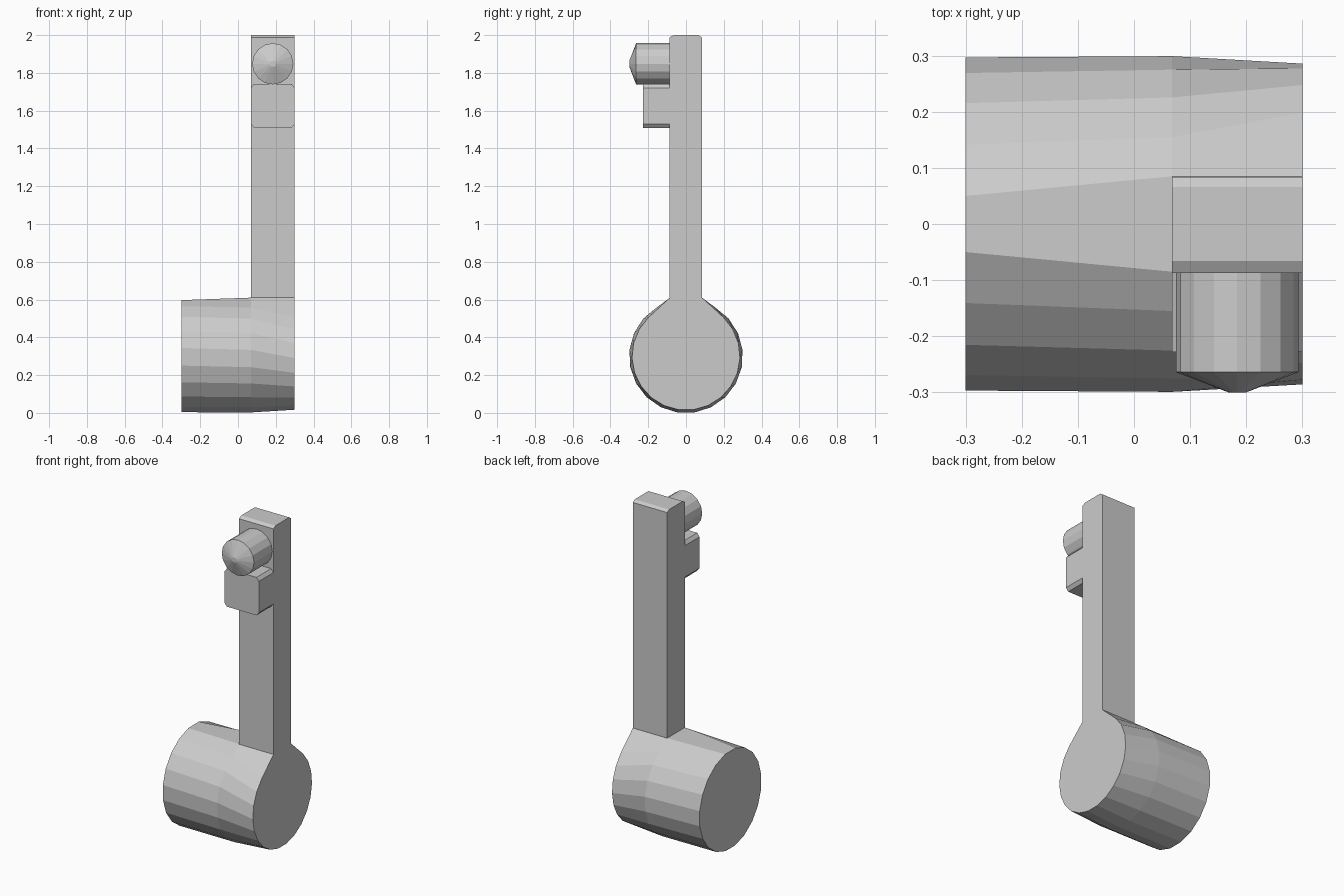
import bpy
from math import sin, cos, radians, tau

if "Cube" in bpy.data.objects:
    bpy.data.objects.remove(bpy.data.objects["Cube"])


def loft(name, rings):
    """Skin equal-length rings of points and cap both ends."""
    n = len(rings[0])
    verts = [p for ring in rings for p in ring]
    faces = [(r * n + i, r * n + (i + 1) % n, (r + 1) * n + (i + 1) % n, (r + 1) * n + i)
             for r in range(len(rings) - 1) for i in range(n)]
    faces += [tuple(reversed(range(n))), tuple(range(len(verts) - n, len(verts)))]
    mesh = bpy.data.meshes.new(name)
    mesh.from_pydata(verts, [], faces)
    obj = bpy.data.objects.new(name, mesh)
    bpy.context.collection.objects.link(obj)
    # Consistent outward normals
    import bmesh
    bm = bmesh.new()
    bm.from_mesh(mesh)
    bmesh.ops.recalc_face_normals(bm, faces=bm.faces)
    bm.to_mesh(mesh)
    bm.free()
    return obj


def drum_ring(x, radius, start, top_y, top_z, count=18):
    """Circle whose top two points can be pulled up to meet the bar."""
    pts = [(x, -top_y, top_z), (x, top_y, top_z)]
    for k in range(count):
        a = radians(start + (360 - 2 * start) * k / (count - 1))
        pts.append((x, radius * sin(a), 0.3 + radius * cos(a)))
    return pts


X0, X1 = 0.068, 0.3

# Drum: round at the left, teardrop where it blends into the bar
loft("drum", [drum_ring(-0.3, 0.3, 28, 0.05, 0.597),
              drum_ring(X0, 0.301, 31, 0.085, 0.61),
              drum_ring(X1, 0.286, 44, 0.085, 0.61)])

# Upright bar with softened top edges
bar = [(-0.087, 0.61), (0.084, 0.61), (0.084, 1.988), (0.066, 2.0),
       (-0.066, 2.0), (-0.087, 1.988)]
loft("upright_bar", [[(x, y, z) for y, z in bar] for x in (X0, X1)])

# Block under the peg, with clipped corners
c, xm, hx, zm, hz = 0.02, (X0 + X1) / 2, (X1 - X0) / 2, 1.625, 0.116
corner = [(hx, hz - c), (hx - c * 0.8, hz)]
block = []
for sx, sz in ((1, 1), (-1, 1), (-1, -1), (1, -1)):
    pts = [(xm + sx * px, zm + sz * pz) for px, pz in corner]
    block += pts if sx * sz > 0 else pts[::-1]
loft("catch_block", [[(x, y, z) for x, z in block] for y in (-0.08, -0.228)])

# Peg with a blunt conical tip
loft("peg", [[(xm + r * cos(tau * k / 16), y, 1.848 + r * sin(tau * k / 16))
              for k in range(16)]
             for y, r in ((-0.08, 0.109), (-0.264, 0.109), (-0.3, 0.016))])
